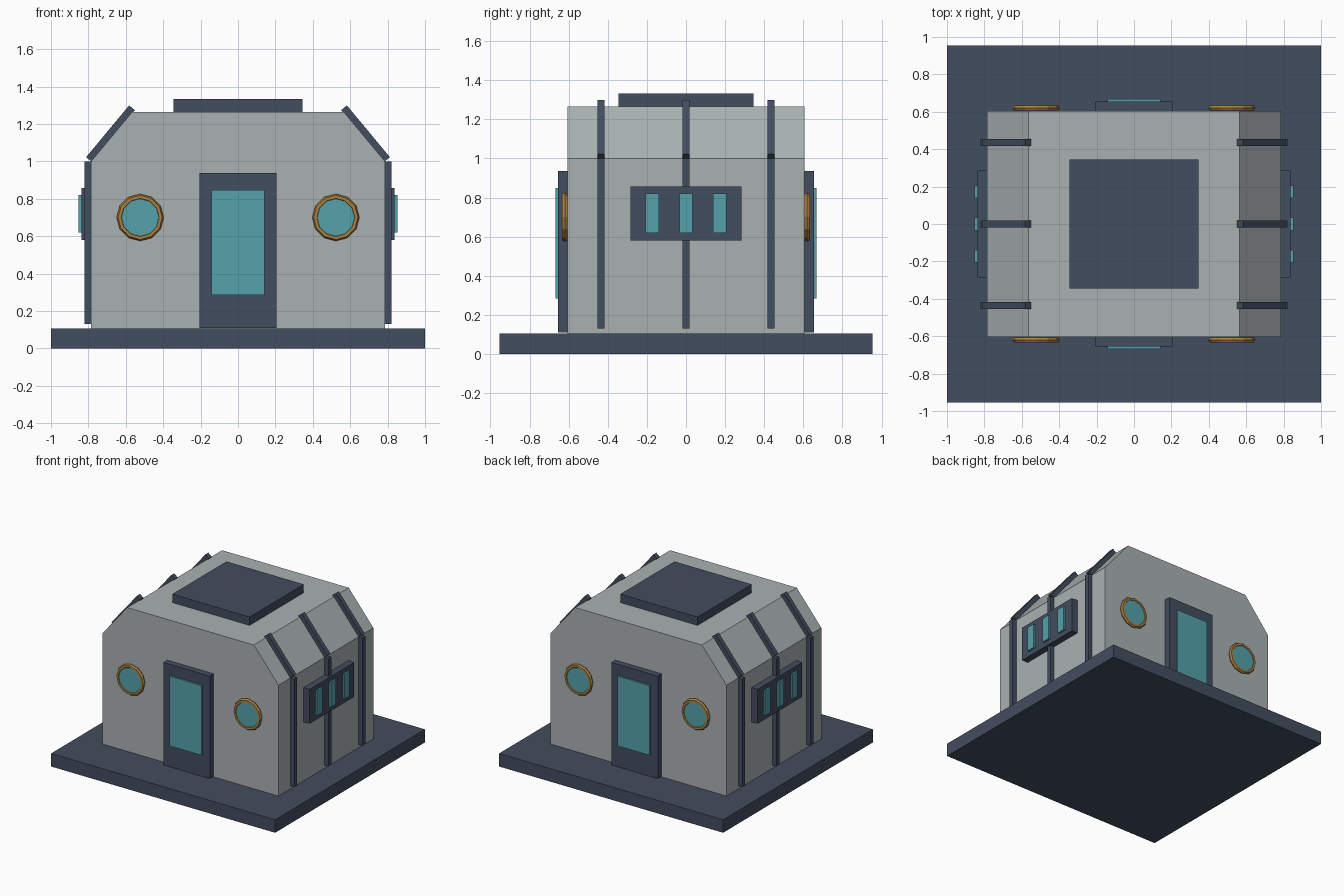
import bpy
import bmesh
from math import atan2, hypot, pi
from mathutils import Matrix, Vector

cube = bpy.data.objects.get("Cube")
if cube:
    bpy.data.objects.remove(cube, do_unlink=True)


def material(name, rgb):
    mat = bpy.data.materials.new(name)
    mat.use_nodes = True
    mat.diffuse_color = (*rgb, 1)
    mat.node_tree.nodes["Principled BSDF"].inputs["Base Color"].default_value = (*rgb, 1)
    return mat


SLATE = material("dark slate", (0.055, 0.075, 0.115))
GREY = material("pale grey", (0.40, 0.44, 0.44))
TEAL = material("teal glass", (0.09, 0.36, 0.41))
BRASS = material("brass", (0.42, 0.22, 0.05))


def add(name, bm, mat):
    bmesh.ops.recalc_face_normals(bm, faces=bm.faces)
    mesh = bpy.data.meshes.new(name)
    bm.to_mesh(mesh)
    bm.free()
    mesh.materials.append(mat)
    obj = bpy.data.objects.new(name, mesh)
    bpy.context.collection.objects.link(obj)
    return obj


def box(name, mat, low, high, matrix=Matrix()):
    low, high = Vector(low), Vector(high)
    bm = bmesh.new()
    place = matrix @ Matrix.Translation((low + high) / 2) @ Matrix.Diagonal((*(high - low), 1))
    bmesh.ops.create_cube(bm, size=1, matrix=place)
    return add(name, bm, mat)


# Main dimensions
FLOOR, EAVE, ROOF = 0.105, 1.0, 1.265
WALL_X, ROOF_X, WALL_Y = 0.785, 0.565, 0.605
RIB = 0.035

# Base slab and roof hatch
box("base_slab", SLATE, (-1, -0.955, 0), (1, 0.955, FLOOR))
box("roof_hatch", SLATE, (-0.345, -0.345, ROOF), (0.345, 0.345, 1.333))

# Shell: chamfered profile extruded front to back
bm = bmesh.new()
profile = [(-WALL_X, FLOOR), (WALL_X, FLOOR), (WALL_X, EAVE),
           (ROOF_X, ROOF), (-ROOF_X, ROOF), (-WALL_X, EAVE)]
face = bm.faces.new([bm.verts.new((x, -WALL_Y, z)) for x, z in profile])
new = bmesh.ops.extrude_face_region(bm, geom=[face])["geom"]
bmesh.ops.translate(bm, vec=(0, 2 * WALL_Y, 0),
                    verts=[v for v in new if isinstance(v, bmesh.types.BMVert)])
add("shell", bm, GREY)


# Porthole: low-sided brass ring around a glass disc
def porthole(label, x, turn):
    place = turn @ Matrix.Translation((x, -WALL_Y - 0.015, 0.70)) @ Matrix.Rotation(pi / 2, 4, "X")
    bpy.ops.mesh.primitive_torus_add(major_segments=12, minor_segments=6,
                                     major_radius=0.11, minor_radius=0.016)
    ring = bpy.context.object
    ring.name = label + "_porthole_ring"
    ring.data.transform(place)
    ring.data.materials.append(BRASS)
    disc = bmesh.new()
    bmesh.ops.create_cone(disc, cap_ends=True, segments=12, radius1=0.108, radius2=0.108,
                          depth=0.02, matrix=place)
    add(label + "_porthole_glass", disc, TEAL)


# Front and back: door and two portholes each
for end, turn in (("front", Matrix()), ("back", Matrix.Rotation(pi, 4, "Z"))):
    box(end + "_door_frame", SLATE, (-0.207, -0.655, 0.11), (0.207, -WALL_Y, 0.937), turn)
    box(end + "_door_glass", TEAL, (-0.142, -0.668, 0.285), (0.142, -0.65, 0.848), turn)
    for x in (-0.523, 0.523):
        side = "left" if (x > 0) == (end == "front") else "right"
        porthole(end + "_" + side, x, turn)

# Sides: ribs up the wall and slope, window panel with three panes
slope = Vector((ROOF_X - WALL_X, 0, ROOF - EAVE))
length = hypot(slope.x, slope.z) + 0.015
lean = Matrix.Translation((WALL_X, 0, EAVE)) @ Matrix.Rotation(atan2(slope.x, slope.z), 4, "Y")
for side, turn in (("left", Matrix()), ("right", Matrix.Rotation(pi, 4, "Z"))):
    for i, y in enumerate((-0.435, 0, 0.435), 1):
        half = RIB / 2 + 0.001
        box(f"{side}_wall_rib_{i}", SLATE, (WALL_X, y - half, 0.13),
            (WALL_X + RIB, y + half, EAVE), turn)
        box(f"{side}_roof_rib_{i}", SLATE, (-0.005, y - half, 0),
            (RIB, y + half, length), turn @ lean)
    box(side + "_window_panel", SLATE, (WALL_X, -0.285, 0.58), (0.838, 0.285, 0.858), turn)
    for i, y in enumerate((-0.173, 0, 0.173), 1):
        box(f"{side}_window_pane_{i}", TEAL, (0.83, y - 0.034, 0.62),
            (0.852, y + 0.034, 0.82), turn)
